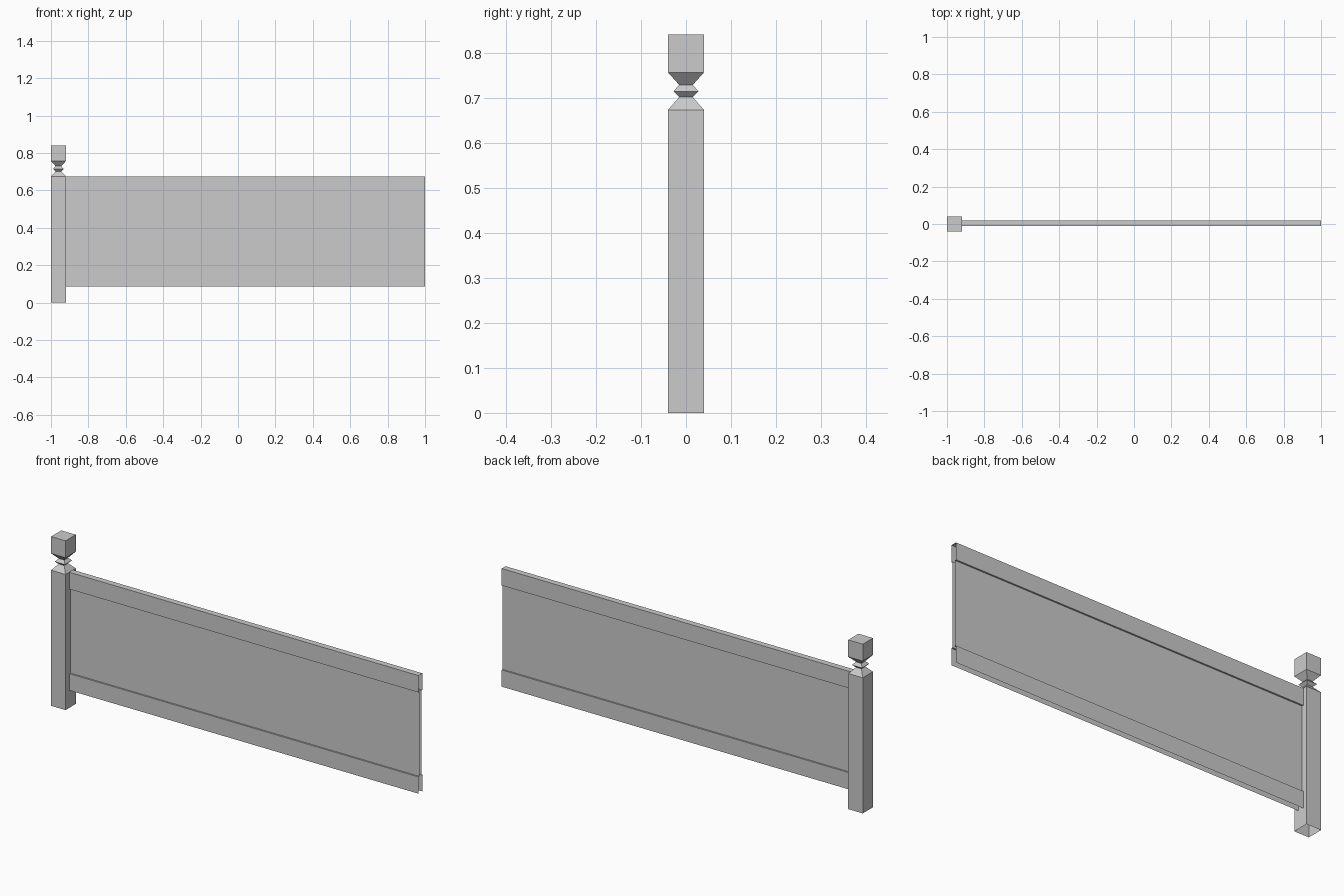
import bpy, bmesh

if "Cube" in bpy.data.objects:
    bpy.data.objects.remove(bpy.data.objects["Cube"])


def make_object(name, bm):
    bmesh.ops.recalc_face_normals(bm, faces=bm.faces)
    mesh = bpy.data.meshes.new(name)
    bm.to_mesh(mesh)
    bm.free()
    obj = bpy.data.objects.new(name, mesh)
    bpy.context.collection.objects.link(obj)
    return obj


def bridge(bm, a, b, closed):
    n = len(a)
    for i in range(n if closed else n - 1):
        j = (i + 1) % n
        bm.faces.new((a[i], a[j], b[j], b[i]))


# Square post with a notched neck (half width, height), open underneath
def build_post(x):
    profile = [(0.04, 0), (0.04, 0.674), (0.015, 0.702), (0.028, 0.715),
               (0.015, 0.729), (0.04, 0.757), (0.04, 0.841)]
    bm = bmesh.new()
    rings = [[bm.verts.new((x + sx * h, sy * h, z))
              for sx, sy in ((-1, -1), (1, -1), (1, 1), (-1, 1))]
             for h, z in profile]
    for a, b in zip(rings, rings[1:]):
        bridge(bm, a, b, True)
    bm.faces.new(rings[-1])
    return make_object("post", bm)


# Panel with wider top and bottom rails: one hollow section, open at both
# ends and underneath so that it repeats along a fence
def build_panel(x0, x1, yc):
    rail, board = 0.015, 0.007
    half = [(rail, 0.087), (rail, 0.17), (board, 0.17),
            (board, 0.59), (rail, 0.59), (rail, 0.674)]
    section = [(-w, z) for w, z in half] + [(w, z) for w, z in reversed(half)]
    bm = bmesh.new()
    ends = [[bm.verts.new((x, yc + y, z)) for y, z in section] for x in (x0, x1)]
    bridge(bm, ends[0], ends[1], False)
    return make_object("railed_panel", bm)


build_post(-0.96)
build_panel(-0.92, 1.0, 0.004)
